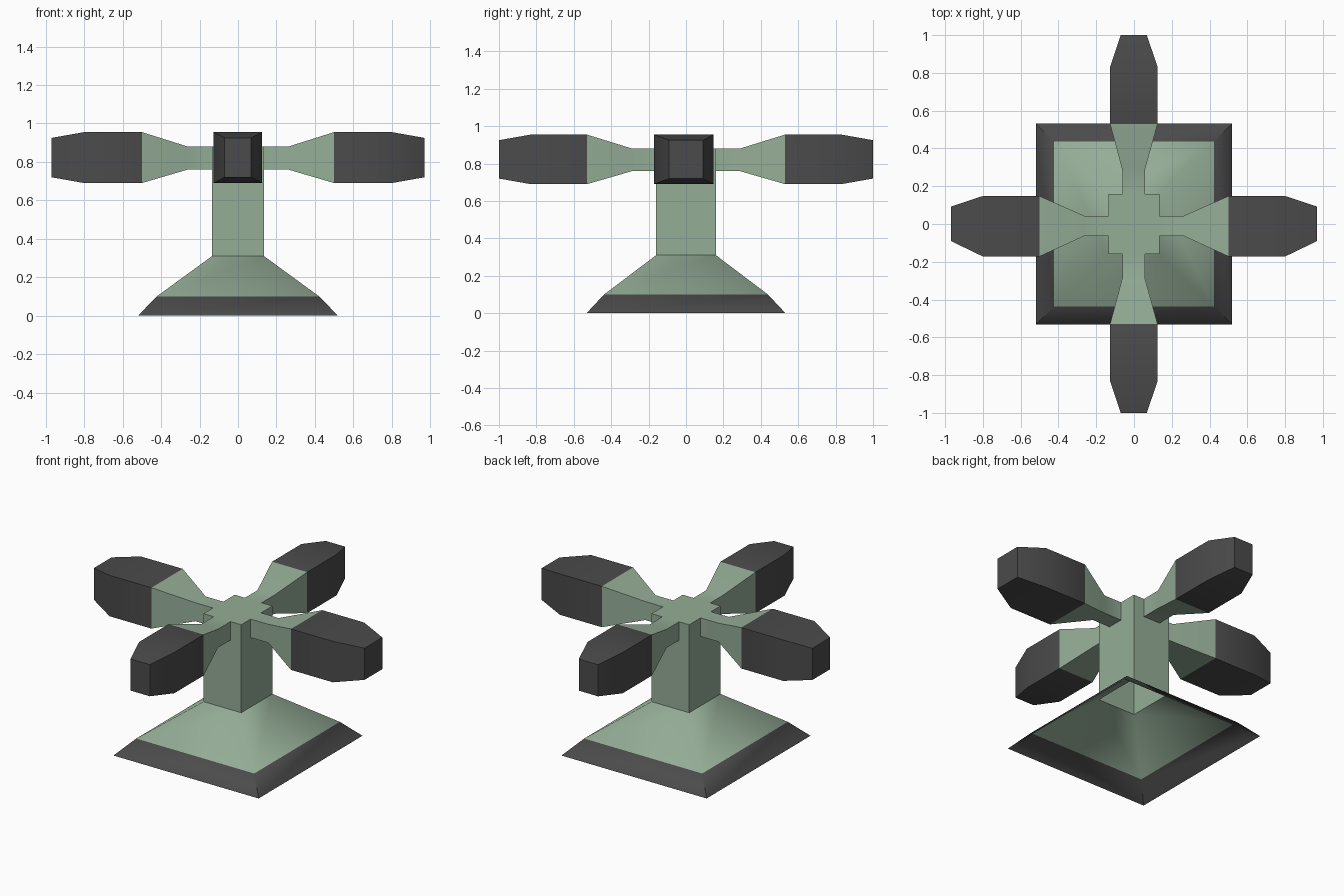
import bpy, bmesh, math

if "Cube" in bpy.data.objects:
    bpy.data.objects.remove(bpy.data.objects["Cube"])


def material(name, color):
    m = bpy.data.materials.new(name)
    m.diffuse_color = (*color, 1)
    m.use_nodes = True
    m.node_tree.nodes["Principled BSDF"].inputs["Base Color"].default_value = m.diffuse_color
    return m


GREEN = material("green", (0.30, 0.42, 0.31))
DARK = material("dark_grey", (0.07, 0.07, 0.07))


def finish(name, bm):
    bmesh.ops.remove_doubles(bm, verts=bm.verts, dist=1e-5)
    bmesh.ops.recalc_face_normals(bm, faces=bm.faces)
    me = bpy.data.meshes.new(name)
    bm.to_mesh(me)
    bm.free()
    me.materials.append(GREEN)
    me.materials.append(DARK)
    ob = bpy.data.objects.new(name, me)
    bpy.context.collection.objects.link(ob)
    bpy.ops.object.select_all(action='DESELECT')
    ob.select_set(True)
    bpy.context.view_layer.objects.active = ob
    bpy.ops.object.shade_smooth_by_angle(angle=math.radians(52))


def loft(name, rings, mats, cap_end=False):
    """Skin consecutive four-point rings; mats gives the material per span."""
    bm = bmesh.new()
    vs = [[bm.verts.new(p) for p in r] for r in rings]
    for a, b, m in zip(vs, vs[1:], mats):
        for i in range(4):
            j = (i + 1) % 4
            bm.faces.new((a[i], a[j], b[j], b[i])).material_index = m
    if cap_end:
        bm.faces.new(vs[-1]).material_index = mats[-1]
    finish(name, bm)


def box_ring(u0, u1, v0, v1):
    return [(u0, v0), (u1, v0), (u1, v1), (u0, v1)]


# Hollow base: dark rim, green sloped skirt
HX, HY, Z0, Z1, ZB = 0.135, 0.16, 0.31, 0.88, 0.76
base = [(0.52, 0.532, 0), (0.423, 0.438, 0.10), (HX, HY, Z0)]
loft("base", [[(u, v, z) for u, v in box_ring(-x, x, -y, y)] for x, y, z in base], [1, 0])

# Arm sections: distance out, side from, side to, bottom, top
X_ARM = [(HX, -0.063, 0.043, ZB, Z1), (0.262, -0.063, 0.043, ZB, Z1),
         (0.50, -0.172, 0.148, 0.69, 0.955), (0.80, -0.172, 0.148, 0.69, 0.955),
         (0.97, -0.09, 0.092, 0.72, 0.925)]
Y_ARM = [(HY, -0.062, 0.058, ZB, Z1), (0.287, -0.062, 0.058, ZB, Z1),
         (0.53, -0.127, 0.125, 0.69, 0.955), (0.83, -0.127, 0.125, 0.69, 0.955),
         (1.0, -0.07, 0.068, 0.72, 0.925)]
for sign, xname, yname in ((1, "right_arm", "back_arm"), (-1, "left_arm", "front_arm")):
    loft(xname, [[(sign * d, u, z) for u, z in box_ring(*s)] for d, *s in X_ARM],
         [0, 0, 1, 1], True)
    loft(yname, [[(u, sign * d, z) for u, z in box_ring(*s)] for d, *s in Y_ARM],
         [0, 0, 1, 1], True)


# Hollow column: four notched walls where the arms leave, and a flat top
def notched(half, a, b):
    return [(-half, Z0), (half, Z0), (half, Z1), (b, Z1), (b, ZB), (a, ZB), (a, Z1), (-half, Z1)]


bm = bmesh.new()
xa, xb = X_ARM[0][1:3]
ya, yb = Y_ARM[0][1:3]
for s in (1, -1):
    bm.faces.new([bm.verts.new((s * HX, u, z)) for u, z in notched(HY, xa, xb)])
    bm.faces.new([bm.verts.new((u, s * HY, z)) for u, z in notched(HX, ya, yb)])
top = [(-HX, -HY), (ya, -HY), (yb, -HY), (HX, -HY), (HX, xa), (HX, xb),
       (HX, HY), (yb, HY), (ya, HY), (-HX, HY), (-HX, xb), (-HX, xa)]
bm.faces.new([bm.verts.new((x, y, Z1)) for x, y in top])
finish("column", bm)
